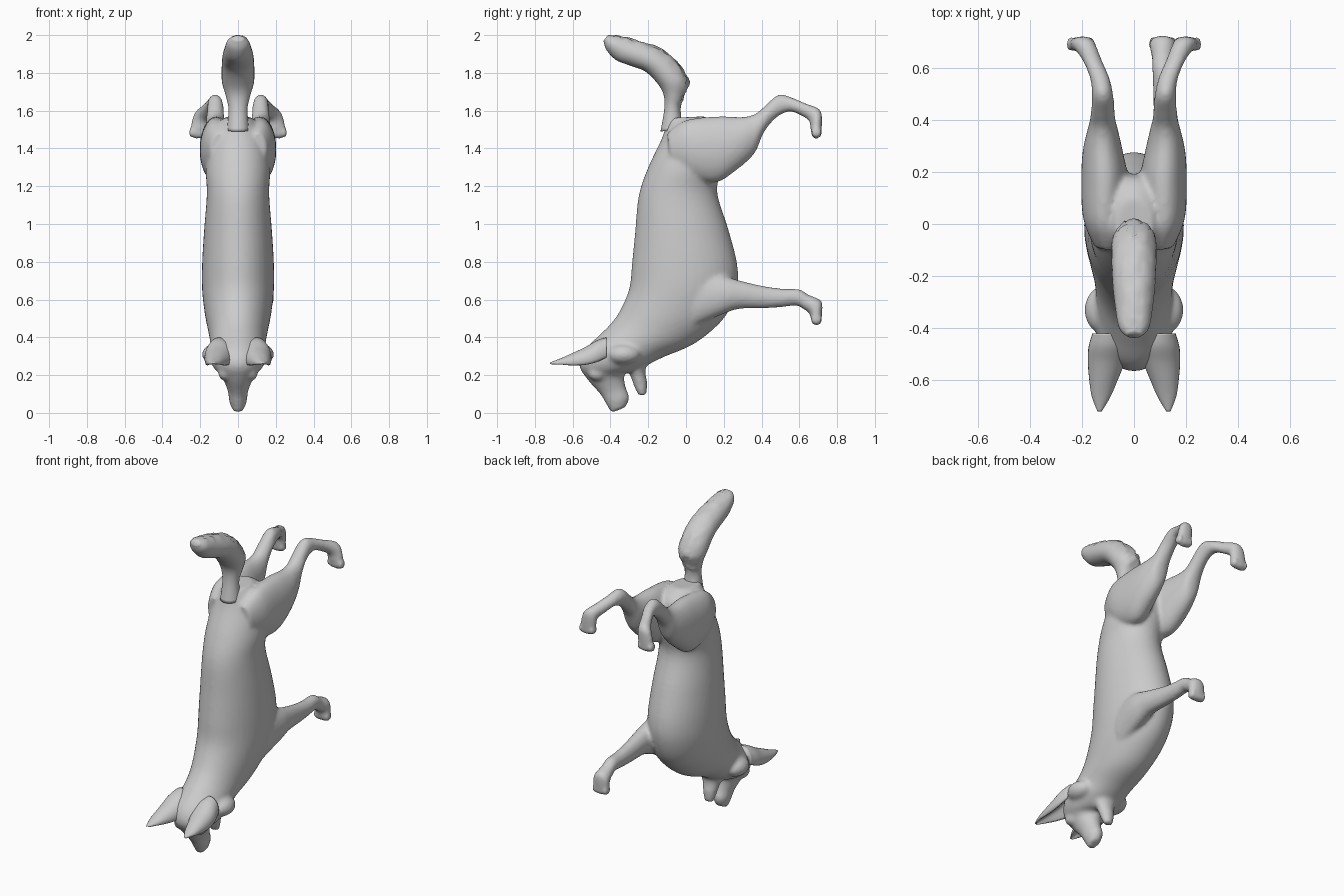
import bpy, bmesh, math, random
from mathutils import Vector, Matrix

random.seed(4)


def spline(p, steps):
    # Catmull-Rom interpolation of ring parameters
    out = []
    for i in range(len(p) - 1):
        a, b, c, d = p[max(i - 1, 0)], p[i], p[i + 1], p[min(i + 2, len(p) - 1)]
        for k in range(steps):
            t = k / steps
            out.append([0.5 * (2 * q + (r - o) * t + (2 * o - 5 * q + 4 * r - s) * t * t
                               + (3 * q - o - 3 * r + s) * t ** 3) for o, q, r, s in zip(a, b, c, d)])
    return out + [list(p[-1])]


def loft(bm, rings, side=1, segs=28, dent=0.0, rough=0.0):
    # ring = (y1, z1, y2, z2, half width, centre x): oval between two silhouette points
    loops = []
    for y1, z1, y2, z2, w, xc in spline(rings, 5):
        c = Vector((xc * side, (y1 + y2) / 2, (z1 + z2) / 2))
        e = Vector((0, (y1 - y2) / 2, (z1 - z2) / 2))
        loop = []
        for k in range(segs):
            t = 2 * math.pi * k / segs
            ct = math.cos(t)
            m = ct + (dent * ct ** 4 if ct < 0 else 0)
            if ct < -0.3 and rough:
                m += random.uniform(-rough, rough) * (-ct)
            loop.append(bm.verts.new(c + e * m + Vector((w * math.sin(t), 0, 0))))
        loops.append(loop)
    faces = []
    for a, b in zip(loops, loops[1:]):
        for k in range(segs):
            n = (k + 1) % segs
            faces.append(bm.faces.new((a[k], a[n], b[n], b[k])))
    for loop in (loops[0], loops[-1]):
        faces.append(bm.faces.new(loop))
    bmesh.ops.recalc_face_normals(bm, faces=faces)


def blob(bm, loc, radii):
    m = Matrix.Translation(loc) @ Matrix.Diagonal((*radii, 1))
    bmesh.ops.create_uvsphere(bm, u_segments=16, v_segments=10, radius=1, matrix=m)


def finish(bm, name):
    me = bpy.data.meshes.new(name)
    bm.to_mesh(me)
    bm.free()
    for f in me.polygons:
        f.use_smooth = True
    ob = bpy.data.objects.new(name, me)
    bpy.context.collection.objects.link(ob)
    return ob


def centred(rows):
    return [(*r, 0) for r in rows]


# Torso, neck, skull and upper muzzle
torso = centred([
    (-0.10, 1.56, 0.10, 1.57, 0.07), (-0.125, 1.46, 0.18, 1.50, 0.14),
    (-0.20, 1.30, 0.19, 1.31, 0.17), (-0.25, 1.15, 0.165, 1.17, 0.165),
    (-0.27, 0.95, 0.225, 0.97, 0.18), (-0.285, 0.80, 0.272, 0.78, 0.19),
    (-0.30, 0.66, 0.265, 0.64, 0.19), (-0.35, 0.54, 0.20, 0.50, 0.175),
    (-0.40, 0.47, 0.05, 0.37, 0.155), (-0.46, 0.41, -0.12, 0.295, 0.145),
    (-0.54, 0.33, -0.21, 0.25, 0.15), (-0.565, 0.25, -0.27, 0.22, 0.125),
    (-0.52, 0.175, -0.325, 0.205, 0.085), (-0.455, 0.10, -0.32, 0.14, 0.055),
    (-0.425, 0.05, -0.30, 0.08, 0.047), (-0.395, 0.0, -0.32, 0.03, 0.03)])

# Lower jaw
jaw = centred([
    (-0.35, 0.29, -0.19, 0.30, 0.10), (-0.30, 0.21, -0.215, 0.225, 0.06),
    (-0.275, 0.14, -0.205, 0.16, 0.042), (-0.25, 0.09, -0.21, 0.095, 0.028)])

# Hind leg
hind_leg = [
    (-0.10, 1.48, -0.08, 1.30, 0.05, 0.10), (0.0, 1.55, 0.04, 1.24, 0.08, 0.115),
    (0.17, 1.57, 0.16, 1.22, 0.09, 0.113), (0.30, 1.567, 0.26, 1.28, 0.077, 0.12),
    (0.37, 1.585, 0.36, 1.37, 0.058, 0.12), (0.42, 1.628, 0.41, 1.48, 0.048, 0.12),
    (0.49, 1.685, 0.475, 1.56, 0.042, 0.12), (0.56, 1.67, 0.55, 1.595, 0.038, 0.13),
    (0.63, 1.64, 0.625, 1.565, 0.038, 0.16), (0.71, 1.605, 0.655, 1.54, 0.045, 0.19),
    (0.72, 1.53, 0.66, 1.50, 0.05, 0.20), (0.715, 1.465, 0.68, 1.455, 0.042, 0.205)]

# The single front leg
front_leg = [
    (0.06, 0.76, 0.04, 0.46, 0.06, 0.12), (0.20, 0.725, 0.19, 0.52, 0.065, 0.125),
    (0.30, 0.697, 0.28, 0.55, 0.055, 0.125), (0.42, 0.67, 0.41, 0.553, 0.045, 0.12),
    (0.52, 0.657, 0.51, 0.56, 0.042, 0.115), (0.60, 0.655, 0.585, 0.568, 0.04, 0.11),
    (0.65, 0.625, 0.62, 0.55, 0.042, 0.11), (0.715, 0.595, 0.65, 0.53, 0.05, 0.11),
    (0.722, 0.54, 0.66, 0.505, 0.054, 0.11), (0.715, 0.475, 0.68, 0.463, 0.045, 0.11)]

bm = bmesh.new()
loft(bm, torso, segs=40)
loft(bm, jaw)
loft(bm, front_leg)
for s in (-1, 1):
    loft(bm, hind_leg, s)
    # Cheek ruff and brow
    blob(bm, (s * 0.125, -0.33, 0.31), (0.066, 0.09, 0.055))
    blob(bm, (s * 0.07, -0.47, 0.21), (0.035, 0.05, 0.04))
# Toes
for px, pz in ((-0.205, 1.475), (0.205, 1.475), (0.11, 0.485)):
    for k in (-1.5, -0.5, 0.5, 1.5):
        blob(bm, (px + k * 0.026, 0.69, pz + abs(k) * 0.006), (0.016, 0.03, 0.028))
body = finish(bm, "body")
rm = body.modifiers.new("Fuse", 'REMESH')
rm.mode = 'VOXEL'
rm.voxel_size = 0.011
rm.use_smooth_shade = True
sm = body.modifiers.new("Blend", 'SMOOTH')
sm.factor = 0.5
sm.iterations = 7

# Cupped ears
ear = [
    (-0.42, 0.40, -0.42, 0.25, 0.06, 0.10), (-0.47, 0.385, -0.48, 0.22, 0.075, 0.10),
    (-0.53, 0.35, -0.54, 0.215, 0.07, 0.107), (-0.60, 0.317, -0.61, 0.225, 0.053, 0.118),
    (-0.66, 0.29, -0.665, 0.242, 0.036, 0.126), (-0.72, 0.267, -0.72, 0.254, 0.008, 0.132)]
for s, n in ((-1, "left_ear"), (1, "right_ear")):
    bm = bmesh.new()
    loft(bm, ear, s, dent=1.3)
    finish(bm, n)

# Bushy tail, ragged along its outer side
tail = centred([
    (-0.135, 1.49, -0.01, 1.50, 0.06), (-0.115, 1.61, -0.03, 1.60, 0.05),
    (-0.12, 1.69, -0.012, 1.67, 0.065), (-0.16, 1.755, 0.015, 1.75, 0.085),
    (-0.22, 1.81, -0.05, 1.86, 0.086), (-0.30, 1.84, -0.15, 1.935, 0.082),
    (-0.37, 1.868, -0.27, 1.975, 0.072), (-0.42, 1.92, -0.37, 1.998, 0.058),
    (-0.437, 1.97, -0.415, 1.998, 0.03)])
bm = bmesh.new()
loft(bm, tail, rough=0.09)
finish(bm, "tail")
